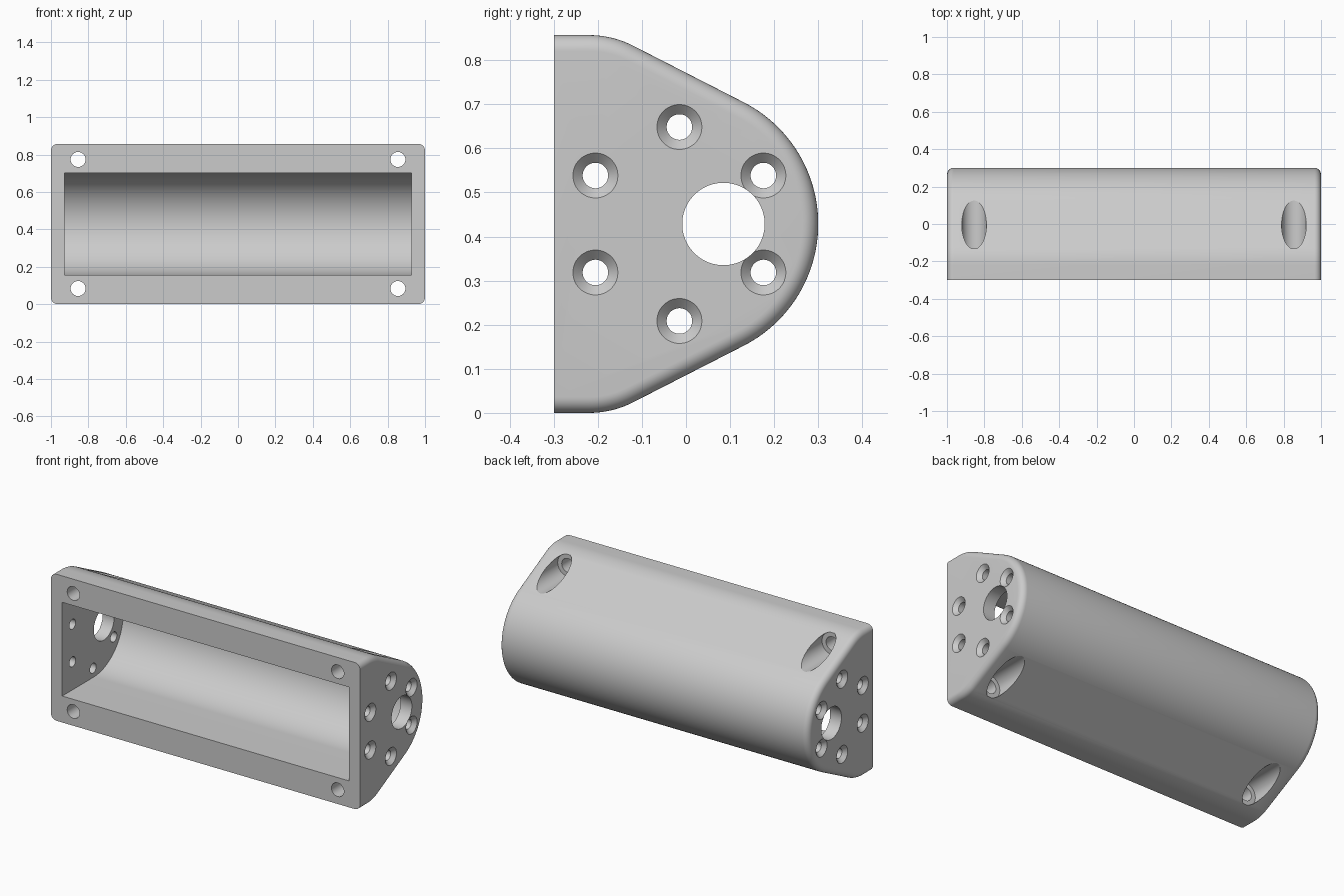
import bpy, bmesh, math
from mathutils import Matrix, Vector

if "Cube" in bpy.data.objects:
    bpy.data.objects.remove(bpy.data.objects["Cube"])

ZC = 0.4285          # mid height of the housing
FILLET = 0.036       # rounding of both end rims

grey = bpy.data.materials.new("light grey")
grey.diffuse_color = (0.6, 0.6, 0.6, 1)
grey.use_nodes = True
grey.node_tree.nodes["Principled BSDF"].inputs["Base Color"].default_value = grey.diffuse_color


def make(name, bm):
    bmesh.ops.recalc_face_normals(bm, faces=bm.faces)
    me = bpy.data.meshes.new(name)
    bm.to_mesh(me)
    bm.free()
    me.materials.append(grey)
    ob = bpy.data.objects.new(name, me)
    bpy.context.collection.objects.link(ob)
    return ob


def loft(name, rings):
    """Skin closed rings of points and cap both ends."""
    bm = bmesh.new()
    vs = [[bm.verts.new(p) for p in ring] for ring in rings]
    n = len(vs[0])
    for a, b in zip(vs, vs[1:]):
        for i in range(n):
            j = (i + 1) % n
            bm.faces.new((a[i], a[j], b[j], b[i]))
    bm.faces.new(vs[0])
    bm.faces.new(vs[-1])
    return make(name, bm)


def arc(cy, cz, r, a0, a1, n):
    return [(cy + r * math.cos(math.radians(a0 + (a1 - a0) * i / n)),
             cz + r * math.sin(math.radians(a0 + (a1 - a0) * i / n))) for i in range(n + 1)]


def mirrored(half):
    """Mirror a half outline (ending on the middle line) about mid height."""
    return half + [(y, -z) for y, z in reversed(half[:-1])]


def outline(d):
    """Outer outline, shrunk by d everywhere but on the flat front."""
    half = [(-0.3, 0.4285 - d)]
    half += arc(-0.22, 0.2085, 0.22 - d, 90, 63, 10)
    half += arc(-0.01, 0, 0.31 - d, 63, 0, 24)
    return mirrored(half)


def section(x, pts):
    return [(x, y, z + ZC) for y, z in pts]


def lathe(name, start, axis, steps, n=40):
    """Round cutter from (distance, radius) steps along an axis."""
    rot = Vector((0, 0, 1)).rotation_difference(Vector(axis)).to_matrix().to_4x4()
    m = Matrix.Translation(start) @ rot
    return loft(name, [[m @ Vector((r * math.cos(2 * math.pi * (i + .5) / n),
                                    r * math.sin(2 * math.pi * (i + .5) / n), t))
                        for i in range(n)] for t, r in steps])


# housing body with rounded end rims
STEPS = 8
rim = [(1 - FILLET * (1 - math.sin(a)), FILLET * (1 - math.cos(a)))
       for a in (math.pi / 2 * i / STEPS for i in range(STEPS + 1))]
rings = [section(-x, outline(d)) for x, d in reversed(rim)]
rings += [section(x, outline(d)) for x, d in rim]
body = loft("housing", rings)

# inner cavity, open to the front
cavity = mirrored([(-0.4, 0.274)] + arc(-0.01, 0, 0.274, 90, 0, 32))
cutters = [loft("cavity_cutter", [section(x, cavity) for x in (-0.927, 0.927)])]

for s in (-1, 1):
    # large cable hole in each end wall
    cutters.append(lathe("cable_hole_cutter", (s * 1.05, 0.085, ZC), (-s, 0, 0),
                         [(0, 0.0935), (0.2, 0.0935)], 64))
    # ring of six countersunk screw holes in each end wall
    for k in range(6):
        a = math.radians(30 + 60 * k)
        p = (s * 1.01, -0.015 + 0.22 * math.cos(a), ZC + 0.22 * math.sin(a))
        cutters.append(lathe("screw_hole_cutter", p, (-s, 0, 0),
                             [(0, 0.061), (0.032, 0.029), (0.15, 0.029)]))
    # counterbored mounting holes from front to back
    for t in (-1, 1):
        p = (s * 0.855, -0.4, ZC + t * 0.345)
        cutters.append(lathe("mounting_hole_cutter", p, (0, 1, 0),
                             [(0, 0.04), (0.27, 0.04), (0.27, 0.066), (0.9, 0.066)], 48))

for c in cutters:
    mod = body.modifiers.new(c.name, 'BOOLEAN')
    mod.operation, mod.solver, mod.object = 'DIFFERENCE', 'EXACT', c

# bake the cuts and drop the cutters
dg = bpy.context.evaluated_depsgraph_get()
baked = bpy.data.meshes.new_from_object(body.evaluated_get(dg))
body.modifiers.clear()
body.data = baked
for c in cutters:
    bpy.data.objects.remove(c)

# smooth curves, sharp rims
bpy.context.view_layer.objects.active = body
body.select_set(True)
bpy.ops.object.shade_smooth_by_angle(angle=math.radians(20))
